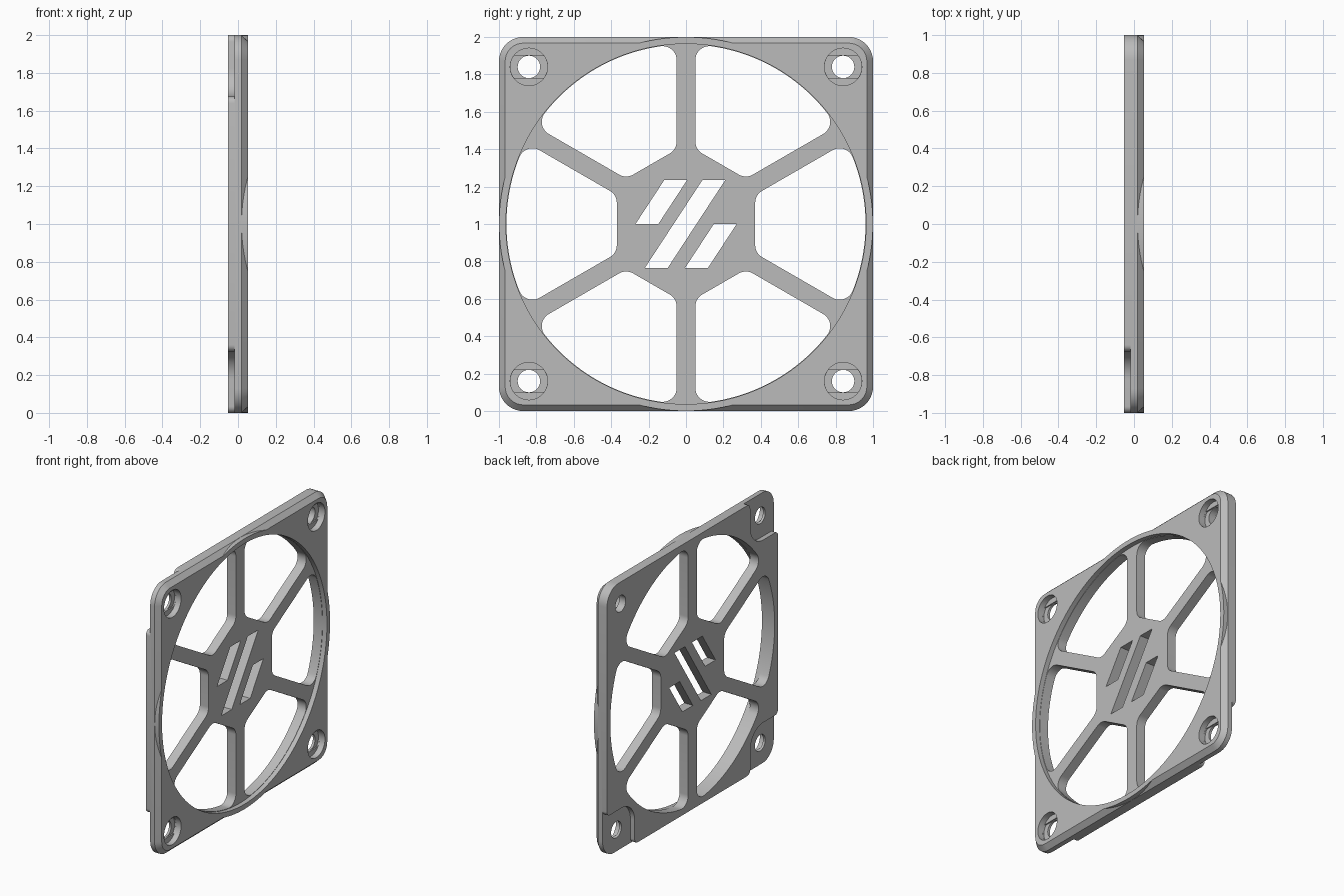
import bpy, bmesh, math

cube = bpy.data.objects.get("Cube")
if cube:
    bpy.data.objects.remove(cube, do_unlink=True)

BACK, FACE, STEP = -0.053, 0.053, 0.018

grey = bpy.data.materials.new("light grey plastic")
grey.use_nodes = True
grey.diffuse_color = (0.5, 0.5, 0.5, 1)
grey.node_tree.nodes["Principled BSDF"].inputs["Base Color"].default_value = (0.5, 0.5, 0.5, 1)


def arc(cy, cz, r, a0, a1, n=10):
    """Points along an arc, angles in degrees."""
    angles = [math.radians(a0 + (a1 - a0) * i / n) for i in range(n + 1)]
    return [(cy + r * math.cos(a), cz + r * math.sin(a)) for a in angles]


def circle(cy, cz, r, n):
    return arc(cy, cz, r, 0, 360, n)[:-1]


def rounded_square(half, r):
    c = half - r
    return [p for k, (sy, sz) in enumerate([(1, 1), (-1, 1), (-1, -1), (1, -1)])
            for p in arc(sy * c, sz * c, r, 90 * k, 90 * k + 90)]


def loft(name, rings):
    """Solid through matching outlines, given as (x, outline) pairs."""
    bm = bmesh.new()
    loops = [[bm.verts.new((x, y, z + 1)) for y, z in pts] for x, pts in rings]
    n = len(loops[0])
    for a, b in zip(loops, loops[1:]):
        for i in range(n):
            j = (i + 1) % n
            bm.faces.new((a[i], a[j], b[j], b[i]))
    bm.faces.new(loops[0])
    bm.faces.new(loops[-1])
    bmesh.ops.recalc_face_normals(bm, faces=bm.faces)
    mesh = bpy.data.meshes.new(name)
    bm.to_mesh(mesh)
    bm.free()
    obj = bpy.data.objects.new(name, mesh)
    bpy.context.collection.objects.link(obj)
    return obj


def prism(name, pts, x0, x1):
    return loft(name, [(x0, pts), (x1, pts)])


def combine(target, tool, operation="DIFFERENCE"):
    mod = target.modifiers.new(tool.name, "BOOLEAN")
    mod.operation, mod.solver, mod.object = operation, "EXACT", tool
    bpy.context.view_layer.objects.active = target
    bpy.ops.object.modifier_apply(modifier=mod.name)
    bpy.data.objects.remove(tool, do_unlink=True)


# Square plate with a chamfered face edge
outer = rounded_square(1.0, 0.13)
guard = loft("fan_guard", [(BACK, outer), (STEP, outer),
                           (FACE, rounded_square(0.967, 0.097))])
guard.data.materials.append(grey)

# Round rim reaching the plate edges, with a shallow bore over the spokes
combine(guard, prism("rim", circle(0, 0, 0.9995, 160), -0.01, FACE), "UNION")
combine(guard, prism("bore", circle(0, 0, 0.963, 160), STEP, 0.2))

# Six rounded openings that leave spokes and a hexagonal hub
R, HUB, R_FIL = 0.96, 0.37, 0.075
h = 0.05 + R_FIL
t = math.sqrt((R - R_FIL) ** 2 - h ** 2)
c30, s30 = math.cos(math.pi / 6), 0.5
oy, oz = t * c30 + h * s30, t * s30 - h * c30
iy = HUB + R_FIL
iz = (iy * s30 - h) / c30
th = math.degrees(math.atan2(oz, oy))
opening = (arc(0, 0, R, -th, th, 24) + arc(oy, oz, R_FIL, th, 120)[1:]
           + arc(iy, iz, R_FIL, 120, 180) + arc(iy, -iz, R_FIL, 180, 240)
           + arc(oy, -oz, R_FIL, 240, 360 - th)[:-1])
for k in range(6):
    c, s = math.cos(k * math.pi / 3), math.sin(k * math.pi / 3)
    pts = [(c * y - s * z, s * y + c * z) for y, z in opening]
    combine(guard, prism("opening", pts, -0.2, 0.2))

# Three slanted slots through the hub: lower left corner, height
for y, z, tall in [(-0.27, 0.0, 0.235), (-0.22, -0.235, 0.47), (-0.005, -0.235, 0.235)]:
    lean = tall * 0.655
    slot = [(y, z), (y + 0.122, z), (y + 0.122 + lean, z + tall), (y + lean, z + tall)]
    combine(guard, prism("slot", slot, -0.2, 0.2))

# Corner notch outline, measured from the plate corner
W, FL, RI = 0.325, 0.035, 0.15
notch = ([(-0.1, -0.1), (W + FL, -0.1)]
         + arc(W + FL, FL, FL, 270, 180, 6)
         + arc(W - RI, W - RI, RI, 0, 90)
         + arc(FL, W + FL, FL, 270, 180, 6) + [(-0.1, W + FL)])

for sy in (-1, 1):
    for sz in (-1, 1):
        cy, cz = sy * 0.84, sz * 0.84
        # Countersunk screw hole with a flat-sided second step
        combine(guard, prism("counterbore", circle(cy, cz, 0.1, 48), 0.01, 0.2))
        step = [(cy + y, cz + max(-0.06, min(0.06, z))) for y, z in circle(0, 0, 0.0995, 48)]
        combine(guard, prism("bore_step", step, 0.0, 0.2))
        combine(guard, prism("screw_hole", circle(cy, cz, 0.06, 40), -0.2, 0.2))
        # Rear notch on three of the corners
        if (sy, sz) != (1, 1):
            pts = [(sy * (1 - u), sz * (1 - v)) for u, v in notch]
            combine(guard, prism("notch", pts, -0.2, -STEP))

# Smooth curves, sharp edges
bpy.ops.object.select_all(action="DESELECT")
guard.select_set(True)
bpy.context.view_layer.objects.active = guard
bpy.ops.object.shade_smooth_by_angle(angle=math.radians(25))
